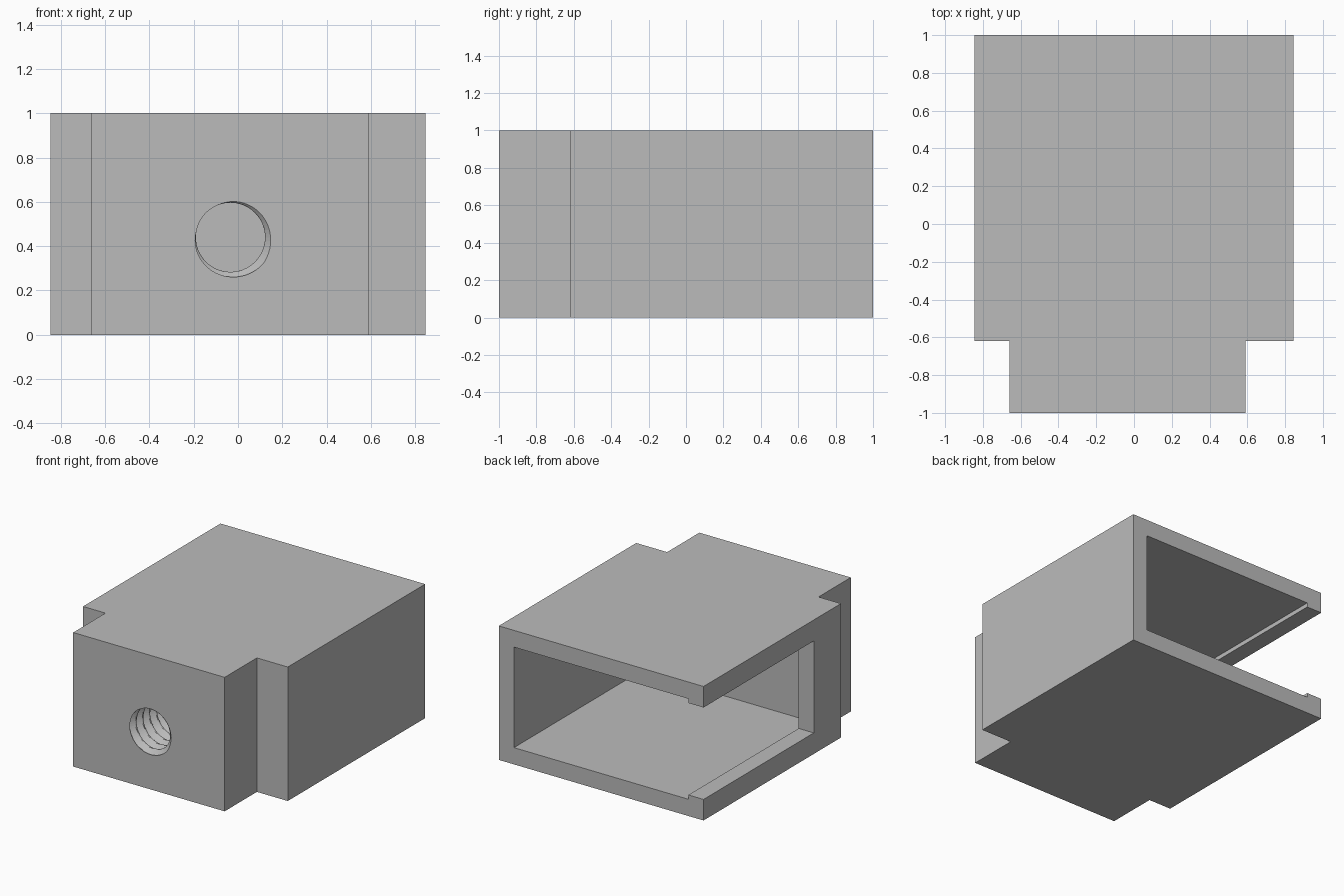
import bpy
import bmesh
from math import sin, cos, pi

default = bpy.data.objects.get("Cube")
if default:
    bpy.data.objects.remove(default, do_unlink=True)

HALF_X, SHOULDER, WALL = 0.845, -0.62, 0.125
NOSE_LEFT, NOSE_RIGHT = 0.59, -0.66

grey = bpy.data.materials.new("plain grey")
grey.use_nodes = True
colour = (0.5, 0.5, 0.5, 1)
grey.diffuse_color = colour
grey.node_tree.nodes["Principled BSDF"].inputs["Base Color"].default_value = colour


def make_object(name, bm):
    bmesh.ops.recalc_face_normals(bm, faces=bm.faces)
    mesh = bpy.data.meshes.new(name)
    bm.to_mesh(mesh)
    bm.free()
    mesh.materials.append(grey)
    obj = bpy.data.objects.new(name, mesh)
    bpy.context.collection.objects.link(obj)
    return obj


def prism(name, outline, z0, z1):
    bm = bmesh.new()
    face = bm.faces.new([bm.verts.new((x, y, z0)) for x, y in outline])
    top = bmesh.ops.extrude_face_region(bm, geom=[face])["geom"]
    verts = [v for v in top if isinstance(v, bmesh.types.BMVert)]
    bmesh.ops.translate(bm, verts=verts, vec=(0, 0, z1 - z0))
    return make_object(name, bm)


def box(name, x0, x1, y0, y1, z0, z1):
    return prism(name, [(x0, y0), (x1, y0), (x1, y1), (x0, y1)], z0, z1)


def threaded_plug(name, cx, cz, y0, y1, radius, groove, pitch, sides=64, steps=12):
    # Stacked rings whose radius follows a helical V groove
    bm = bmesh.new()
    rings = []
    count = round((y1 - y0) / pitch * steps)
    for k in range(count + 1):
        y = y0 + k * pitch / steps
        ring = []
        for j in range(sides):
            a = 2 * pi * j / sides
            phase = ((y + 1) / pitch + a / (2 * pi) + 0.11 + 0.5) % 1 - 0.5
            r = radius + groove * max(0, 1 - abs(phase) / 0.42)
            ring.append(bm.verts.new((cx + r * cos(a), y, cz + r * sin(a))))
        rings.append(ring)
    for low, high in zip(rings, rings[1:]):
        for j in range(sides):
            n = (j + 1) % sides
            # Split each cell along the helix direction
            bm.faces.new((low[j], low[n], high[j]))
            bm.faces.new((low[n], high[n], high[j]))
    bm.faces.new(rings[0])
    bm.faces.new(rings[-1])
    return make_object(name, bm)


def cut(target, cutter):
    cutter.hide_render = True
    mod = target.modifiers.new(cutter.name, "BOOLEAN")
    mod.operation, mod.solver, mod.object = "DIFFERENCE", "EXACT", cutter
    bpy.context.view_layer.objects.active = target
    bpy.ops.object.modifier_apply(modifier=mod.name)
    bpy.data.objects.remove(cutter, do_unlink=True)


# Housing block with its narrower, off-centre nose
housing = prism("housing", [
    (-HALF_X, 1), (-HALF_X, SHOULDER), (NOSE_RIGHT, SHOULDER), (NOSE_RIGHT, -1),
    (NOSE_LEFT, -1), (NOSE_LEFT, SHOULDER), (HALF_X, SHOULDER), (HALF_X, 1)], 0, 1)

# Cavity open at the back
inner = HALF_X - WALL
cut(housing, box("cavity", -inner, inner, SHOULDER + WALL, 1.2, WALL, 1 - WALL))

# Side window, leaving a low lip above, below and at the front
cut(housing, box("side_window", -1, -0.6, -0.30, 1.3, 0.157, 0.843))

# Threaded blind hole in the nose
cut(housing, threaded_plug("threaded_hole", -0.034, 0.44, -1.04, -0.56, 0.156, 0.034, 0.08))
